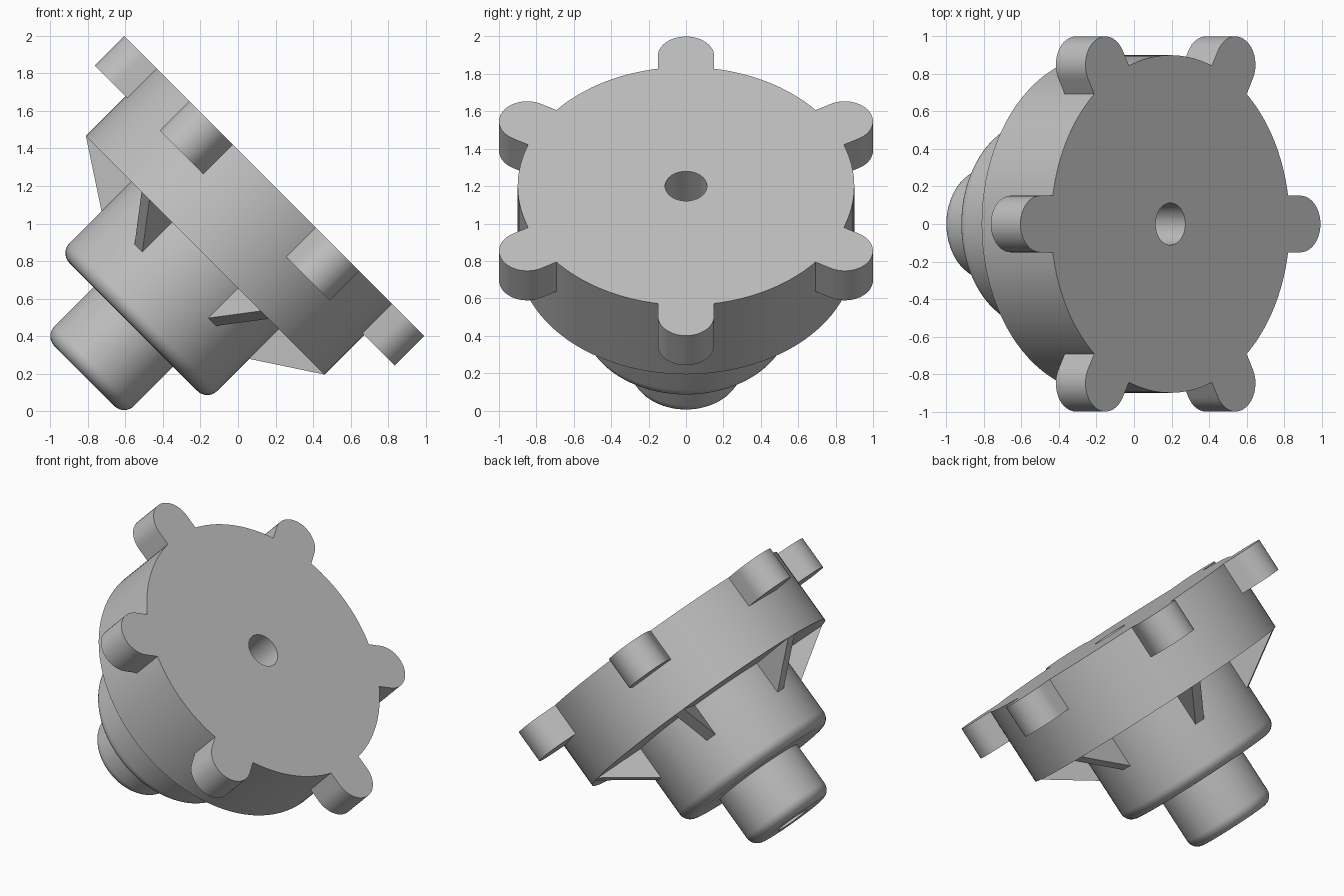
import bpy, bmesh, math
from mathutils import Matrix, Vector

cube = bpy.data.objects.get("Cube")
if cube:
    bpy.data.objects.remove(cube, do_unlink=True)

# Single grey finish
grey = bpy.data.materials.new("plain grey")
grey.use_nodes = True
colour = (0.52, 0.52, 0.52, 1)
grey.diffuse_color = colour
grey.node_tree.nodes["Principled BSDF"].inputs["Base Color"].default_value = colour

# Knob axis leans 45 degrees towards +x
TILT = Matrix.Translation((-0.503, 0, 0.503)) @ Matrix.Rotation(math.radians(45), 4, "Y")

TOP, RIM_BASE, HUB_BASE, STEM_BASE = 0.986, 0.463, -0.077, -0.447
LUG_BASE, RIB_BASE = 0.763, 0.233
DISC_R, HUB_R, STEM_R, HOLE_R = 0.9, 0.557, 0.3, 0.112
LUG_R, LUG_CENTRE, RIB_HALF, FILLET = 0.151, 0.98, 0.034, 0.075


def finish(name, bm, turn=0.0):
    bmesh.ops.recalc_face_normals(bm, faces=bm.faces)
    mesh = bpy.data.meshes.new(name)
    bm.to_mesh(mesh)
    bm.free()
    mesh.materials.append(grey)
    ob = bpy.data.objects.new(name, mesh)
    bpy.context.collection.objects.link(ob)
    ob.matrix_world = TILT @ Matrix.Rotation(turn, 4, "Z")
    bpy.ops.object.select_all(action="DESELECT")
    ob.select_set(True)
    bpy.context.view_layer.objects.active = ob
    bpy.ops.object.shade_smooth_by_angle(angle=math.radians(30))
    return ob


def prism(name, outline, offset, turn):
    """Extrude a flat outline by an offset."""
    bm = bmesh.new()
    face = bm.faces.new([bm.verts.new(p) for p in outline])
    ext = bmesh.ops.extrude_face_region(bm, geom=[face], use_keep_orig=True)
    moved = [v for v in ext["geom"] if isinstance(v, bmesh.types.BMVert)]
    bmesh.ops.translate(bm, verts=moved, vec=offset)
    return finish(name, bm, turn)


def rounded(radius, base, steps=8):
    """Quarter-round corner from the end face up to the side wall."""
    arc = [math.pi / 2 * i / steps for i in range(steps + 1)]
    return [(radius - FILLET + FILLET * math.sin(a),
             base + FILLET - FILLET * math.cos(a)) for a in arc]


# Turned body: disc, hub and stem with a bore through the axis
profile = [(HOLE_R, STEM_BASE)] + rounded(STEM_R, STEM_BASE)
profile += [(STEM_R, HUB_BASE)] + rounded(HUB_R, HUB_BASE)
profile += [(HUB_R, RIM_BASE), (DISC_R, RIM_BASE), (DISC_R, TOP), (HOLE_R, TOP)]
bm = bmesh.new()
verts = [bm.verts.new((r, 0, z)) for r, z in profile]
edges = [bm.edges.new((a, b)) for a, b in zip(verts, verts[1:] + verts[:1])]
bmesh.ops.spin(bm, geom=verts + edges, cent=(0, 0, 0), axis=(0, 0, 1),
               angle=math.tau, steps=96, use_merge=True)
bmesh.ops.remove_doubles(bm, verts=bm.verts, dist=0.0001)
finish("knob_body", bm)

# Lug outline: round outer end, inner end following the disc edge
spread = math.asin(LUG_R / DISC_R)
lug = []
for i in range(25):
    a = -math.pi / 2 + math.pi * i / 24
    lug.append((LUG_CENTRE + LUG_R * math.cos(a), LUG_R * math.sin(a), LUG_BASE))
for i in range(9):
    a = spread * (1 - i / 4)
    lug.append((0.898 * math.cos(a), DISC_R * math.sin(a), LUG_BASE))

# Triangular rib between hub wall and disc underside
rib = [(HUB_R - 0.01, -RIB_HALF, RIB_BASE), (DISC_R - 0.002, -RIB_HALF, RIM_BASE),
       (HUB_R - 0.01, -RIB_HALF, RIM_BASE)]

for i in range(6):
    turn = math.tau * i / 6
    prism(f"grip_lug_{i + 1}", lug, Vector((0, 0, TOP - LUG_BASE)), turn)
    prism(f"support_rib_{i + 1}", rib, Vector((0, 2 * RIB_HALF, 0)), turn)
